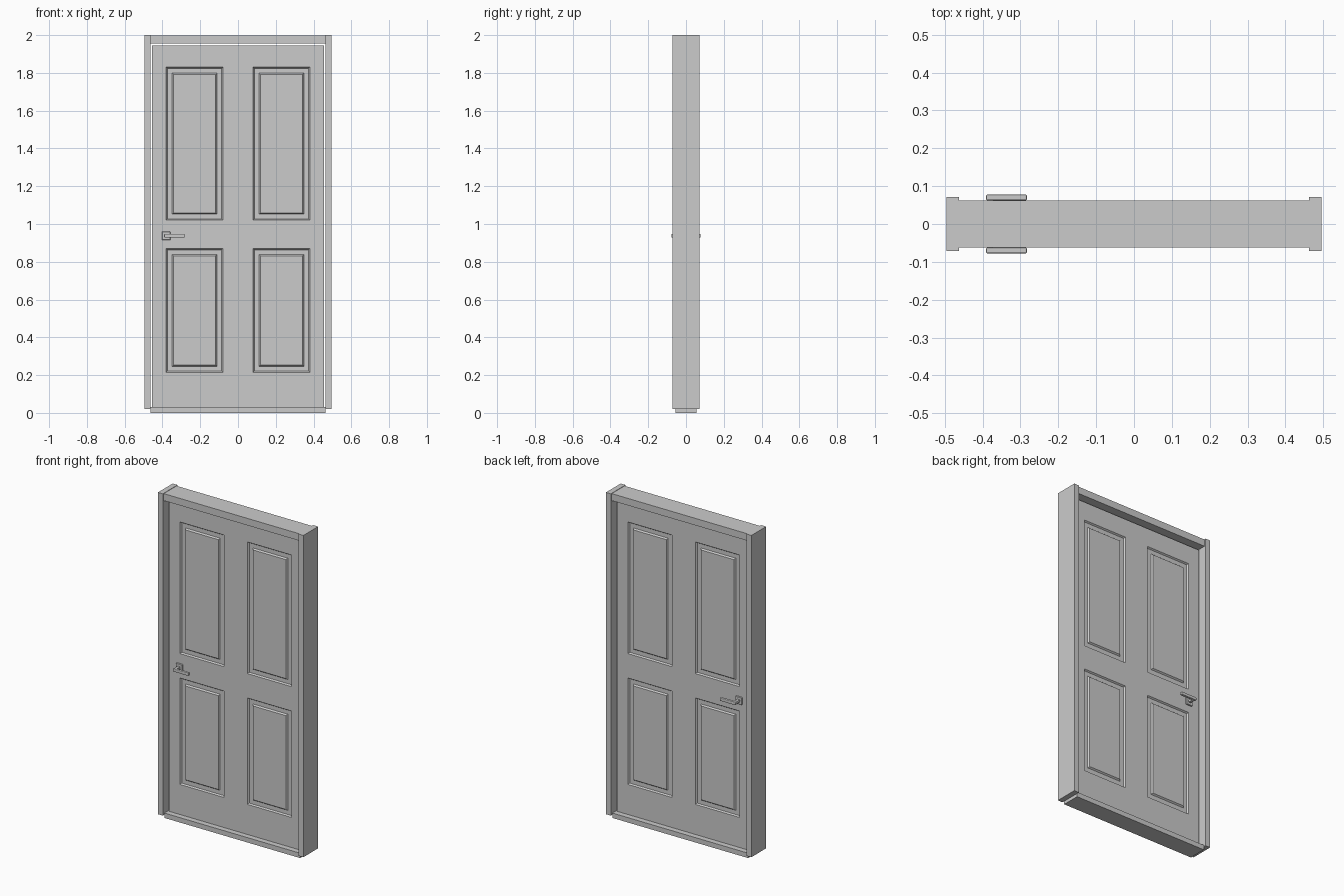
import bpy, bmesh

if "Cube" in bpy.data.objects:
    bpy.data.objects.remove(bpy.data.objects["Cube"])


def finish(name, bm):
    bmesh.ops.recalc_face_normals(bm, faces=bm.faces)
    me = bpy.data.meshes.new(name)
    bm.to_mesh(me)
    bm.free()
    ob = bpy.data.objects.new(name, me)
    bpy.context.collection.objects.link(ob)
    return ob


def box(name, x, y, z, bevel=0, segments=1):
    bm = bmesh.new()
    bmesh.ops.create_cube(bm, size=1)
    for v in bm.verts:
        for i, (a, b) in enumerate((x, y, z)):
            v.co[i] = a if v.co[i] < 0 else b
    ob = finish(name, bm)
    if bevel:
        m = ob.modifiers.new("bevel", 'BEVEL')
        m.width, m.segments = bevel, segments
    return ob


# frame: two jambs, head and sill
for side, x in (("left", (-0.495, -0.462)), ("right", (0.462, 0.495))):
    box(side + "_jamb", x, (-0.0715, 0.0715), (0.02, 2.0))
box("head", (-0.462, 0.462), (-0.0625, 0.0625), (1.955, 1.998))
box("sill", (-0.462, 0.462), (-0.056, 0.056), (0, 0.03))

# door leaf: front face cut in a grid, panels inset, mirrored to the back
FACE = 0.022
xs = (-0.455, -0.38, -0.08, 0.08, 0.38, 0.455)
zs = (0.03, 0.215, 0.87, 1.02, 1.83, 1.945)
bm = bmesh.new()
grid = [[bm.verts.new((x, -FACE, z)) for z in zs] for x in xs]
panels = []
for i in range(5):
    for j in range(5):
        f = bm.faces.new((grid[i][j], grid[i + 1][j], grid[i + 1][j + 1], grid[i][j + 1]))
        if i in (1, 3) and j in (1, 3):
            panels.append(f)
bm.normal_update()
rim = [e for e in bm.edges if e.is_boundary]
# recessed moulding, flat field, raised centre
for width, depth in ((0.009, -0.009), (0.036, 0), (0.01, 0.009)):
    bmesh.ops.inset_individual(bm, faces=panels, thickness=width, depth=depth)
    bm.normal_update()
ext = bmesh.ops.extrude_edge_only(bm, edges=rim)
for v in ext["geom"]:
    if isinstance(v, bmesh.types.BMVert):
        v.co.y = 0
leaf = finish("door_leaf", bm)
# keep the front facing outward after the open-shell normal pass
if max(leaf.data.polygons, key=lambda p: p.area).normal.y > 0:
    leaf.data.flip_normals()
m = leaf.modifiers.new("mirror", 'MIRROR')
m.use_axis = (False, True, False)

# handle sets on both sides: rose, neck, lever
for side, s in (("front", -1), ("back", 1)):
    def depth(a, b):
        return tuple(sorted((s * a, s * b)))
    box(side + "_rose", (-0.402, -0.358), depth(FACE - 0.001, 0.031), (0.915, 0.96), 0.002)
    box(side + "_neck", (-0.389, -0.371), depth(0.03, 0.066), (0.929, 0.946), 0.004, 2)
    box(side + "_lever", (-0.391, -0.283), depth(0.062, 0.078), (0.928, 0.947), 0.004, 2)
